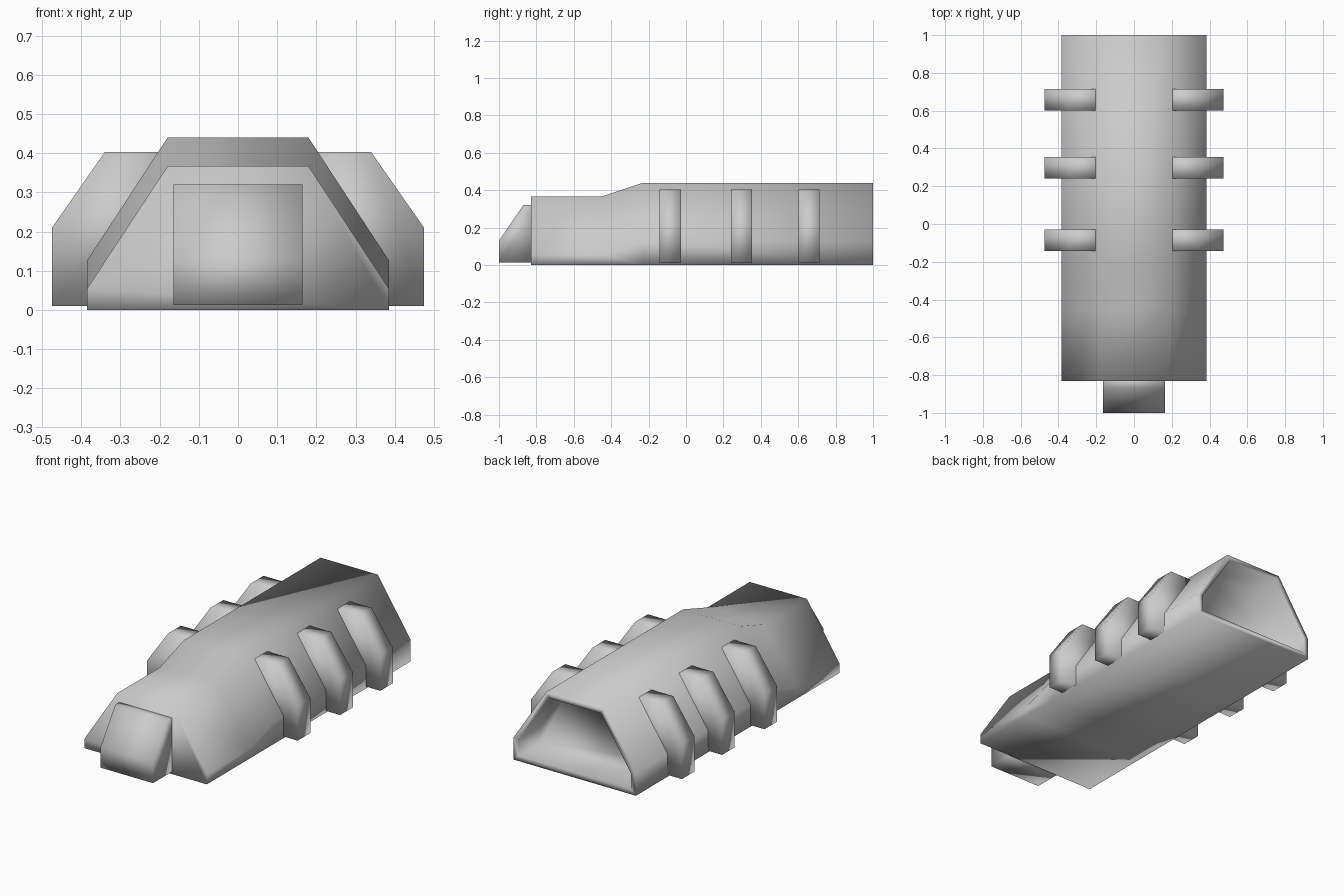
import bpy
import bmesh

default = bpy.data.objects.get("Cube")
if default:
    bpy.data.objects.remove(default, do_unlink=True)

GREY = (0.6, 0.6, 0.6, 1.0)
grey = bpy.data.materials.new("plain_grey")
grey.use_nodes = True
grey.diffuse_color = GREY
grey.node_tree.nodes["Principled BSDF"].inputs["Base Color"].default_value = GREY


def loft(bm, sections):
    """Skin equal-length closed rings and cap both ends; returns the last cap."""
    rings = [[bm.verts.new(p) for p in ring] for ring in sections]
    n = len(rings[0])
    for a, b in zip(rings, rings[1:]):
        for i in range(n):
            j = (i + 1) % n
            bm.faces.new((a[i], a[j], b[j], b[i]))
    bm.faces.new(rings[0])
    cap = bm.faces.new(rings[-1])
    bmesh.ops.recalc_face_normals(bm, faces=bm.faces)
    return cap


def finish(bm, name):
    mesh = bpy.data.meshes.new(name)
    bm.to_mesh(mesh)
    bm.free()
    mesh.materials.append(grey)
    mesh.shade_smooth()
    obj = bpy.data.objects.new(name, mesh)
    bpy.context.collection.objects.link(obj)
    return obj


# Hull: faceted trapezoid section that drops toward the front
def hull_section(y, shoulder, top):
    half = [(0.385, 0.0), (0.385, shoulder), (0.18, top)]
    left = [(-x, y, z) for x, z in half]
    right = [(x, y, z) for x, z in reversed(half)]
    return left + right


bm = bmesh.new()
rear = loft(bm, [
    hull_section(-0.83, 0.055, 0.367),
    hull_section(-0.45, 0.055, 0.367),
    hull_section(-0.23, 0.127, 0.44),
    hull_section(1.0, 0.127, 0.44),
])

# Recessed opening in the rear of the hull
bmesh.ops.inset_region(bm, faces=[rear], thickness=0.03, use_even_offset=True)
pushed = bmesh.ops.extrude_face_region(bm, geom=[rear])
bmesh.ops.translate(bm, vec=(0, -0.2, 0),
                    verts=[v for v in pushed["geom"] if isinstance(v, bmesh.types.BMVert)])
if rear.is_valid:
    bmesh.ops.delete(bm, geom=[rear], context="FACES_ONLY")
finish(bm, "hull")

# Nose block with a sloped front
nose_profile = [(-0.8, 0.013), (-1.0, 0.013), (-1.0, 0.13), (-0.87, 0.32), (-0.8, 0.32)]
bm = bmesh.new()
loft(bm, [[(x, y, z) for y, z in nose_profile] for x in (-0.165, 0.165)])
finish(bm, "nose_block")

# Three ribs along each side
rib_profile = [(0.16, 0.01), (0.475, 0.01), (0.475, 0.21), (0.34, 0.403), (0.16, 0.403)]
for side, label in ((1, "left"), (-1, "right")):
    for place, y in (("front", -0.085), ("middle", 0.297), ("rear", 0.658)):
        bm = bmesh.new()
        loft(bm, [[(side * x, y + dy, z) for x, z in rib_profile] for dy in (-0.057, 0.057)])
        finish(bm, f"{place}_{label}_rib")
